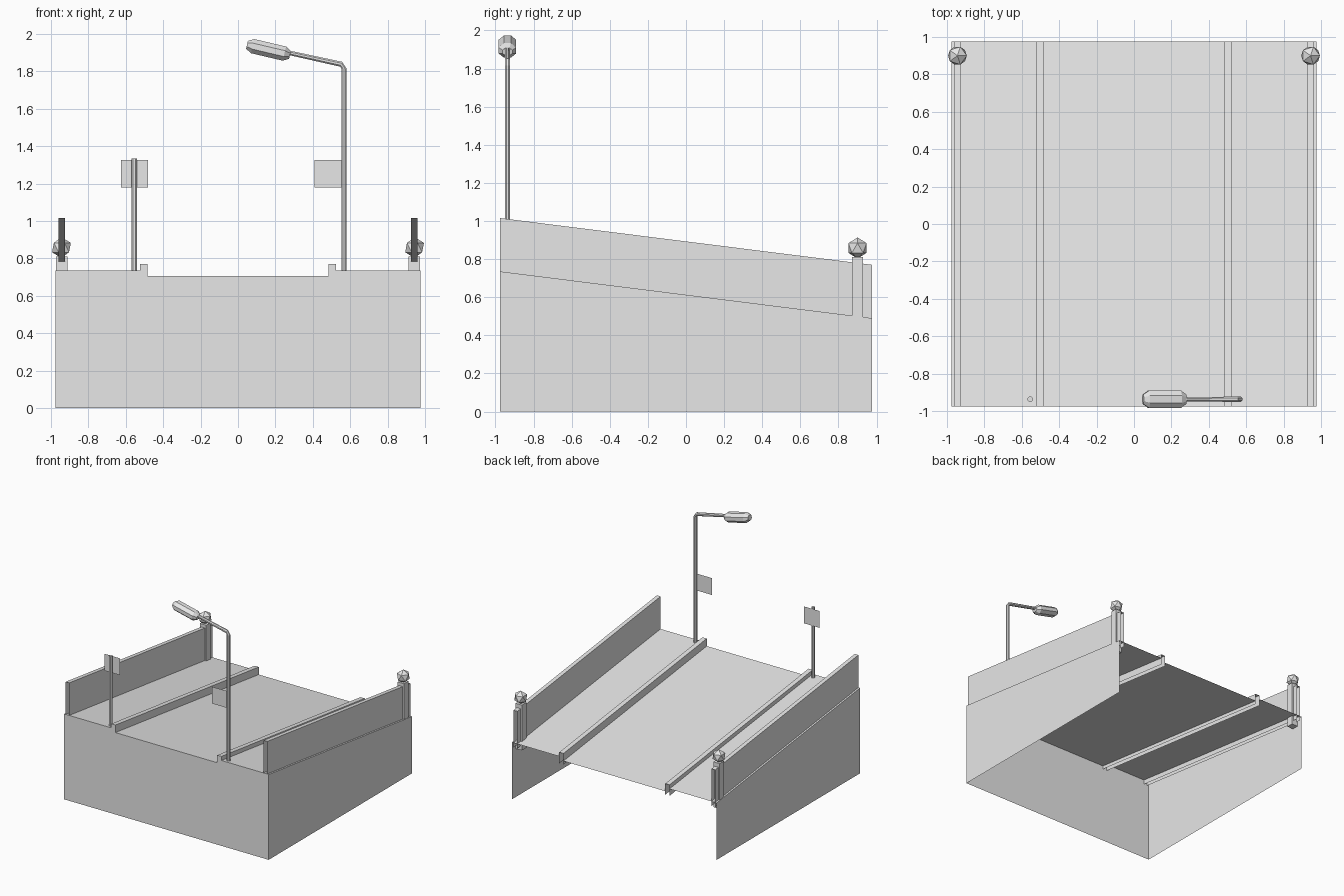
import bpy, bmesh, math
from mathutils import Vector

if "Cube" in bpy.data.objects:
    bpy.data.objects.remove(bpy.data.objects["Cube"], do_unlink=True)

HALF = 0.975      # half width and half length of the ramp
TOP = 0.735       # pavement height at the front
DROP = 0.245      # fall from front to back
ROAD = 0.705      # road height at the front
KERB = 0.77       # kerb height at the front
K_IN, K_OUT = 0.485, 0.525
POLE_Y = -0.937

grey = bpy.data.materials.new("light_grey")
grey.use_nodes = True
colour = (0.8, 0.8, 0.8, 1)
grey.diffuse_color = colour
grey.node_tree.nodes["Principled BSDF"].inputs["Base Color"].default_value = colour


def finish(name, bm):
    mesh = bpy.data.meshes.new(name)
    bm.to_mesh(mesh)
    bm.free()
    mesh.materials.append(grey)
    obj = bpy.data.objects.new(name, mesh)
    bpy.context.collection.objects.link(obj)
    return obj


def sheet(name, points):
    bm = bmesh.new()
    bm.faces.new([bm.verts.new(p) for p in points])
    return finish(name, bm)


def sloped_strip(name, profile):
    """Sweep an open x-z profile down the slope, front to back."""
    bm = bmesh.new()
    front = [bm.verts.new((x, -HALF, z)) for x, z in profile]
    back = [bm.verts.new((x, HALF, z - DROP)) for x, z in profile]
    for i in range(len(profile) - 1):
        bm.faces.new((front[i], front[i + 1], back[i + 1], back[i]))
    return finish(name, bm)


def tube(name, path, radii, sides=8, y=POLE_Y):
    """Faceted tube along an x-z path; radii are (across y, in plane)."""
    bm = bmesh.new()
    pts = [Vector((x, y, z)) for x, z in path]
    rings = []
    for i, p in enumerate(pts):
        d = (pts[min(i + 1, len(pts) - 1)] - pts[max(i - 1, 0)]).normalized()
        side = Vector((0, 1, 0))
        up = d.cross(side)
        ring = []
        for k in range(sides):
            a = 2 * math.pi * (k + 0.5) / sides
            ring.append(bm.verts.new(p + side * radii[i][0] * math.cos(a)
                                     + up * radii[i][1] * math.sin(a)))
        rings.append(ring)
    for a, b in zip(rings, rings[1:]):
        for k in range(sides):
            n = (k + 1) % sides
            bm.faces.new((a[k], a[n], b[n], b[k]))
    bm.faces.new(rings[0])
    bm.faces.new(rings[-1])
    bmesh.ops.recalc_face_normals(bm, faces=bm.faces)
    return finish(name, bm)


def plate(name, x0, x1, y):
    z0, z1 = 1.18, 1.325
    return sheet(name, [(x0, y, z0), (x1, y, z0), (x1, y, z1), (x0, y, z1)])


# Front wall, outlined with the kerbs and the lower road
half_outline = [(HALF, 0), (HALF, TOP), (K_OUT, TOP), (K_OUT, KERB), (K_IN, KERB), (K_IN, ROAD)]
outline = half_outline + [(-x, z) for x, z in reversed(half_outline)]
sheet("front_wall", [(x, -HALF, z) for x, z in outline])

# Road deck
sloped_strip("road", [(-K_IN, ROAD), (K_IN, ROAD)])

for s, tag in ((1, "left"), (-1, "right")):
    def mirrored(profile):
        pts = [(s * x, z) for x, z in profile]
        return pts if s > 0 else pts[::-1]

    # Side wall, tapering to the back
    wall = [(s * HALF, -HALF, 0), (s * HALF, HALF, 0),
            (s * HALF, HALF, TOP - DROP), (s * HALF, -HALF, TOP)]
    sheet(tag + "_side_wall", wall if s > 0 else wall[::-1])

    # Pavement, kerb channel and parapet, open below and at the ends
    sloped_strip(tag + "_pavement", mirrored([(K_OUT, TOP), (HALF, TOP)]))
    low = ROAD - 0.03
    sloped_strip(tag + "_kerb", mirrored([(K_IN, low), (K_IN, KERB), (K_OUT, KERB), (K_OUT, low)]))
    low = TOP - 0.04
    sloped_strip(tag + "_parapet", mirrored([(0.925, low), (0.925, 1.015), (0.96, 1.015), (0.96, low)]))

    # Gate post
    bm = bmesh.new()
    bmesh.ops.create_cube(bm, size=1)
    bmesh.ops.scale(bm, vec=(0.06, 0.06, 0.39), verts=bm.verts)
    bmesh.ops.translate(bm, vec=(s * 0.942, 0.9, 0.615), verts=bm.verts)
    finish(tag + "_post", bm)

    # Faceted ball on the post
    bm = bmesh.new()
    bmesh.ops.create_icosphere(bm, subdivisions=1, radius=0.056)
    bmesh.ops.translate(bm, vec=(s * 0.944, 0.9, 0.858), verts=bm.verts)
    finish(tag + "_post_ball", bm)

# Street lamp: bent pole and tapered head
R = 0.015
tube("lamp_pole", [(0.566, 0.72), (0.566, 1.815), (0.552, 1.838), (0.27, 1.9)],
     [(R, R), (R, R), (R, R), (0.013, 0.013)])
start, end = Vector((0.278, 1.888)), Vector((0.048, 1.942))
stations = [(0, 0.55), (0.13, 1), (0.87, 1), (1, 0.55)]
tube("lamp_head", [start.lerp(end, t) for t, _ in stations],
     [(0.05 * w, 0.042 * w) for _, w in stations])
plate("lamp_sign", 0.41, 0.556, POLE_Y)

# Sign post with its plate behind
tube("sign_pole", [(-0.555, 0.72), (-0.555, 1.335)], [(R, R)] * 2)
plate("post_sign", -0.625, -0.48, POLE_Y + 0.016)
